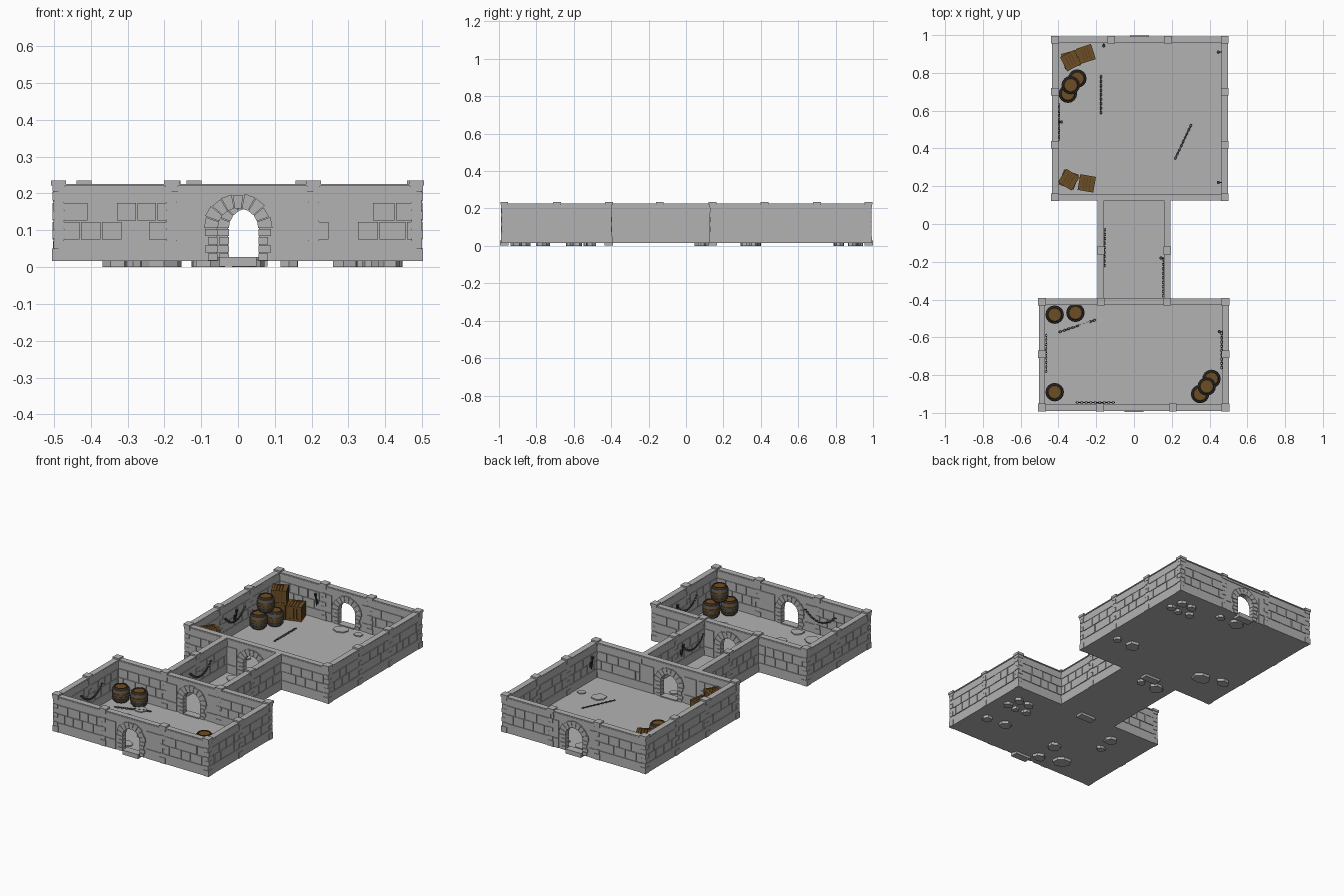
import bpy, bmesh, math, random
from mathutils import Matrix, Vector

random.seed(4)
if "Cube" in bpy.data.objects:
    bpy.data.objects.remove(bpy.data.objects["Cube"])

T = Matrix.Translation


def material(name, col):
    m = bpy.data.materials.new(name)
    m.use_nodes = True
    m.diffuse_color = (*col, 1)
    m.node_tree.nodes["Principled BSDF"].inputs["Base Color"].default_value = (*col, 1)
    return m


STONE = material("grey stone", (0.45, 0.45, 0.45))
WOOD = material("brown wood", (0.15, 0.075, 0.018))
DARKWOOD = material("dark wood", (0.07, 0.035, 0.01))
IRON = material("dark iron", (0.045, 0.045, 0.05))
HOOP = material("hoop iron", (0.09, 0.09, 0.095))


def finish(bm, name, mats, smooth=False):
    bmesh.ops.recalc_face_normals(bm, faces=bm.faces)
    me = bpy.data.meshes.new(name)
    bm.to_mesh(me)
    bm.free()
    for m in mats:
        me.materials.append(m)
    ob = bpy.data.objects.new(name, me)
    bpy.context.collection.objects.link(ob)
    if smooth:
        bpy.ops.object.select_all(action='DESELECT')
        ob.select_set(True)
        bpy.context.view_layer.objects.active = ob
        bpy.ops.object.shade_smooth_by_angle(angle=math.radians(35))
    return ob


def box(bm, M, c, s, mat=0):
    new = bmesh.ops.create_cube(bm, size=1, matrix=M @ T(c) @ Matrix.Diagonal((*s, 1)))
    for f in {f for v in new["verts"] for f in v.link_faces}:
        f.material_index = mat


def prism(bm, M, pts, depth):
    """Extrude a flat outline along its own z axis."""
    face = bm.faces.new([bm.verts.new(M @ Vector((*p, 0))) for p in pts])
    out = bmesh.ops.extrude_face_region(bm, geom=[face])["geom"]
    move = M.to_3x3() @ Vector((0, 0, depth))
    bmesh.ops.translate(bm, vec=move, verts=[v for v in out if isinstance(v, bmesh.types.BMVert)])


# Floors of the two rooms and the passage
BASE, FLOOR, TOP = 0.016, 0.022, 0.226
for name, x0, x1, y0, y1 in (("north_floor", -0.42, 0.48, 0.14, 0.98),
                             ("passage_floor", -0.175, 0.175, -0.41, 0.14),
                             ("south_floor", -0.485, 0.485, -0.97, -0.41)):
    bm = bmesh.new()
    box(bm, Matrix(), ((x0 + x1) / 2, (y0 + y1) / 2, (BASE + FLOOR) / 2), (x1 - x0, y1 - y0, FLOOR - BASE))
    finish(bm, name, [STONE])

# Walls: a thin core with raised bands, brick courses and arched gates
THICK, RELIEF, HALF, SPRING, RING = 0.022, 0.004, 0.057, 0.105, 0.036
COURSES = (0.073, 0.125, 0.176)


def bricks(bm, M, u0, u1, side):
    for row in range(2):
        u = u0 + (0.0 if row else -0.03)
        while u < u1 - 0.01:
            w = random.uniform(0.055, 0.078)
            a, b = max(u, u0), min(u + w, u1)
            u += w
            if b - a < 0.012:
                continue
            d = RELIEF + random.uniform(-0.001, 0.0015)
            box(bm, M, ((a + b) / 2, side * (THICK + d) / 2, (COURSES[row] + COURSES[row + 1]) / 2),
                (b - a - 0.004, d, COURSES[1] - COURSES[0] - 0.004))


def bands(bm, M, u0, u1, zs):
    for z0, z1 in zs:
        box(bm, M, ((u0 + u1) / 2, 0, (z0 + z1) / 2), (u1 - u0, THICK + 2 * RELIEF, z1 - z0))


def wall(name, p, q, gate=None):
    p, q = Vector((*p, 0)), Vector((*q, 0))
    d = q - p
    M = T(p) @ Matrix.Rotation(math.atan2(d.y, d.x), 4, 'Z')
    L = d.length
    bm = bmesh.new()
    if gate is None:
        box(bm, M, (L / 2, 0, (BASE + TOP) / 2), (L, THICK, TOP - BASE))
        bands(bm, M, 0, L, ((BASE, COURSES[0] - 0.002), (COURSES[2] + 0.001, TOP - 0.008)))
        for side in (-1, 1):
            bricks(bm, M, 0.012, L - 0.012, side)
    else:
        arc = [(gate - HALF * math.cos(a), SPRING + HALF * math.sin(a))
               for a in (math.pi * i / 12 for i in range(13))]
        outline = [(0, BASE), (gate - HALF, BASE), *arc, (gate + HALF, BASE), (L, BASE), (L, TOP), (0, TOP)]
        P = M @ T((0, THICK / 2, 0)) @ Matrix.Rotation(math.pi / 2, 4, 'X')
        prism(bm, P, outline, THICK)
        # Arch stones and jamb stones
        for i in range(9):
            a0, a1 = (math.pi * (i + k) / 9 for k in (0.04, 0.96))
            r1 = HALF + RING + random.uniform(-0.003, 0.004)
            pts = [(gate + r * math.cos(a), SPRING + r * math.sin(a))
                   for r, a in ((HALF - 0.002, a0), (r1, a0), (r1, a1), (HALF - 0.002, a1))]
            prism(bm, P @ T((0, 0, -0.006)), pts, THICK + 0.012)
        for s in (-1, 1):
            for k in range(4):
                w = 0.034 if k % 2 else 0.026
                h = (SPRING - BASE) / 4
                box(bm, M, (gate + s * (HALF - 0.002 + w / 2), 0, BASE + h * (k + 0.5)),
                    (w, THICK + 0.011, h - 0.003))
        # Side panels and top band
        for u0, u1 in ((0, gate - HALF - RING - 0.006), (gate + HALF + RING + 0.006, L)):
            bands(bm, M, u0, u1, ((BASE, COURSES[0] - 0.002), (COURSES[0] + 0.001, COURSES[2] - 0.001)))
        bands(bm, M, 0, L, ((0.206, TOP - 0.008),))
        box(bm, M, (gate, 0, 0.015), (0.1, 0.045, 0.026))
    box(bm, M, (L / 2, 0, TOP - 0.003), (L, THICK + 0.012, 0.006))
    finish(bm, name, [STONE])


def run(name, pts, gates={}):
    for i, (p, q) in enumerate(zip(pts, pts[1:])):
        wall(f"{name}_{i + 1}", p, q, gates.get(i))


NX, NY = (-0.418, -0.12, 0.18, 0.48), (0.142, 0.42, 0.70, 0.976)
SX, SY = (-0.487, -0.18, 0.205, 0.485), (-0.972, -0.69, -0.412)
PX, PY = 0.176, (-0.412, -0.14, 0.142)
run("north_room_back_wall", [(x, NY[3]) for x in NX], {1: 0.15})
run("north_room_front_wall", [(x, NY[0]) for x in (NX[0], -PX, PX, NX[3])], {1: PX})
run("south_room_front_wall", [(x, SY[0]) for x in SX], {1: 0.18})
run("south_room_back_wall", [(x, SY[2]) for x in (SX[0], -PX, PX, SX[3])], {1: PX})
for side, k in (("right", 0), ("left", 3)):
    run(f"north_room_{side}_wall", [(NX[k], y) for y in NY])
    run(f"south_room_{side}_wall", [(SX[k], y) for y in SY])
    run(f"passage_{side}_wall", [(PX if k else -PX, y) for y in PY])

# Stacked stone posts
posts = [(x, y) for x in (NX[0], NX[3]) for y in NY] + [(x, y) for x in (SX[0], SX[3]) for y in SY]
posts += [(x, NY[3]) for x in NX[1:3]] + [(x, SY[0]) for x in SX[1:3]]
posts += [(s * PX, y) for s in (-1, 1) for y in PY[:2]]
for i, (x, y) in enumerate(posts):
    bm = bmesh.new()
    M = T((x, y, 0))
    box(bm, M, (0, 0, 0.12), (0.026, 0.026, 0.2))
    box(bm, M, (0, 0, 0.033), (0.036, 0.036, 0.034))
    for k in range(6):
        a, b = (0.034, 0.029) if k % 2 else (0.029, 0.034)
        box(bm, M, (0, 0, 0.063 + k * 0.026), (a, b, 0.023))
    box(bm, M, (0, 0, 0.213), (0.035, 0.035, 0.016))
    box(bm, M, (0, 0, 0.228), (0.041, 0.041, 0.014))
    finish(bm, f"post_{i + 1}", [STONE])

# Irregular paving stones set through the floors
slabs = [(0.03, 0.91, 0.045), (0.14, 0.91, 0.026), (0.31, 0.36, 0.045), (0.42, 0.36, 0.028),
         (-0.33, 0.37, 0.045), (-0.21, 0.33, 0.054), (-0.09, 0.085, 0.045), (0.02, 0.085, 0.026),
         (-0.27, -0.52, 0.04), (-0.28, -0.62, 0.027), (-0.07, -0.77, 0.04), (-0.21, -0.87, 0.054),
         (-0.08, -0.91, 0.042), (0.29, -0.76, 0.042), (0.41, -0.77, 0.03)]
for cy in (0.85, -0.55):
    slabs += [(0.29, cy - 0.03, 0.03), (0.33, cy + 0.04, 0.03), (0.36, cy - 0.04, 0.024),
              (0.40, cy + 0.04, 0.032), (0.42, cy - 0.03, 0.03)]
for i, (x, y, r) in enumerate(slabs):
    bm = bmesh.new()
    turn = random.uniform(0, 6)
    n = random.choice((6, 7))
    pts = []
    for k in range(n):
        a, rr = turn + math.tau * k / n, r * random.uniform(0.8, 1.1)
        pts.append((rr * math.cos(a), 0.85 * rr * math.sin(a)))
    prism(bm, T((x, y, 0)), pts, FLOOR + 0.006)
    finish(bm, f"paving_stone_{i + 1}", [STONE])

# Barrels: turned staves with raised hoops and a recessed lid
BH = 0.086
half = [(0.036, 0), (0.040, 0.010), (0.044, 0.010), (0.047, 0.022), (0.044, 0.022), (0.046, 0.032),
        (0.049, 0.032), (0.049, 0.038), (0.047, 0.038)]
profile = [(0, 0)] + half + [(r, BH - z) for r, z in reversed(half)] + [(0.031, BH), (0.031, BH - 0.004), (0, BH - 0.004)]


def barrel(name, x, y, level=0):
    bm = bmesh.new()
    verts = [bm.verts.new((r, 0, z)) for r, z in profile]
    edges = [bm.edges.new(e) for e in zip(verts, verts[1:])]
    bmesh.ops.spin(bm, geom=verts + edges, cent=(0, 0, 0), axis=(0, 0, 1), angle=math.tau, steps=16)
    bmesh.ops.remove_doubles(bm, verts=bm.verts, dist=0.0002)
    for f in bm.faces:
        c = f.calc_center_median()
        z, r = min(c.z, BH - c.z), math.hypot(c.x, c.y)
        f.material_index = 1 if 0.0095 < z < 0.0225 or 0.0315 < z < 0.0385 else 0
        if z < 0.005 and r > 0.03:
            f.material_index = 2
    bmesh.ops.transform(bm, matrix=T((x, y, FLOOR + level * BH)), verts=bm.verts)
    finish(bm, name, [WOOD, HOOP, DARKWOOD], True)


for i, b in enumerate(((-0.42, -0.48), (-0.31, -0.47), (-0.42, -0.89), (0.41, -0.82), (0.35, -0.90),
                       (0.385, -0.86, 1), (-0.30, 0.77), (-0.35, 0.69), (-0.335, 0.735, 1))):
    barrel(f"barrel_{i + 1}", *b)


# Crates: planked boxes with corner frames
def crate(name, x, y, z, angle, s=0.084):
    bm = bmesh.new()
    C = T((x, y, z + s / 2)) @ Matrix.Rotation(math.radians(angle), 4, 'Z')
    box(bm, C, (0, 0, 0), (s - 0.012,) * 3, 1)
    for turn in (Matrix(), Matrix.Rotation(math.pi / 2, 4, 'X'), Matrix.Rotation(math.pi / 2, 4, 'Y')):
        for sx in (-1, 1):
            for sy in (-1, 1):
                box(bm, C @ turn, (sx * (s - 0.012) / 2, sy * (s - 0.012) / 2, 0), (0.012, 0.012, s))
            for k in range(4):
                box(bm, C @ turn, ((k - 1.5) * 0.016, 0, sx * (s / 2 - 0.005)), (0.0135, s - 0.02, 0.005))
    finish(bm, name, [WOOD, DARKWOOD])


for i, (x, y, lvl, a) in enumerate(((-0.335, 0.87, 0, 15), (-0.335, 0.865, 1, 27), (-0.255, 0.90, 0, 18),
                                    (-0.345, 0.235, 0, -20), (-0.345, 0.235, 1, -32), (-0.25, 0.215, 0, -10))):
    crate(f"crate_{i + 1}", x, y, FLOOR + lvl * 0.085, a)

# Wall torches: bracket, tilted handle and basket
for i, (x, y, nx, ny) in enumerate(((0.465, 0.91, -1, 0), (0.465, 0.22, -1, 0), (0.47, -0.57, -1, 0),
                                    (-0.403, 0.54, 1, 0), (-0.16, 0.961, 0, -1), (0.161, -0.18, -1, 0))):
    bm = bmesh.new()
    M = T((x, y, 0.12)) @ Matrix.Rotation(math.atan2(ny, nx), 4, 'Z')
    box(bm, M, (0.001, 0, 0), (0.004, 0.012, 0.03))
    box(bm, M, (0.006, 0, 0), (0.012, 0.004, 0.005))
    tilt = M @ T((0.012, 0, 0.008)) @ Matrix.Rotation(0.15, 4, 'Y')
    for r0, r1, h, z in ((0.003, 0.004, 0.06, 0), (0.005, 0.009, 0.018, 0.034)):
        bmesh.ops.create_cone(bm, cap_ends=True, segments=8, radius1=r0, radius2=r1, depth=h, matrix=tilt @ T((0, 0, z)))
    finish(bm, f"torch_{i + 1}", [IRON])

# Chains: interlocked links, lying on the floor or hung in a curve on a wall
bpy.ops.mesh.primitive_torus_add(major_radius=0.006, minor_radius=0.0015, major_segments=8, minor_segments=4)
pattern = bpy.context.object
link = pattern.data
for i, (x0, y0, x1, y1, hung) in enumerate((
        (-0.175, 0.59, -0.175, 0.78, 0), (0.22, 0.35, 0.30, 0.52, 0), (-0.39, -0.57, -0.21, -0.51, 0),
        (-0.30, -0.945, -0.11, -0.945, 1), (-0.465, -0.78, -0.465, -0.59, 1), (0.463, -0.76, 0.463, -0.58, 1),
        (-0.397, 0.45, -0.397, 0.63, 1), (-0.154, -0.22, -0.154, -0.03, 1), (0.154, -0.38, 0.154, -0.19, 1))):
    bm = bmesh.new()
    n = 17
    for k in range(n):
        t = k / (n - 1)
        z = 0.10 + 0.2 * (t - 0.5) ** 2 if hung else FLOOR + 0.004
        M = (T((x0 + (x1 - x0) * t, y0 + (y1 - y0) * t, z))
             @ Matrix.Rotation(math.atan2(y1 - y0, x1 - x0), 4, 'Z')
             @ Matrix.Rotation(math.pi / 2 * (k % 2) * (1 if hung else 0.5), 4, 'X') @ Matrix.Diagonal((1.3, 0.8, 1, 1)))
        count = len(bm.verts)
        bm.from_mesh(link)
        bm.verts.ensure_lookup_table()
        bmesh.ops.transform(bm, matrix=M, verts=bm.verts[count:])
    finish(bm, f"chain_{i + 1}", [IRON], True)
bpy.data.objects.remove(pattern)
